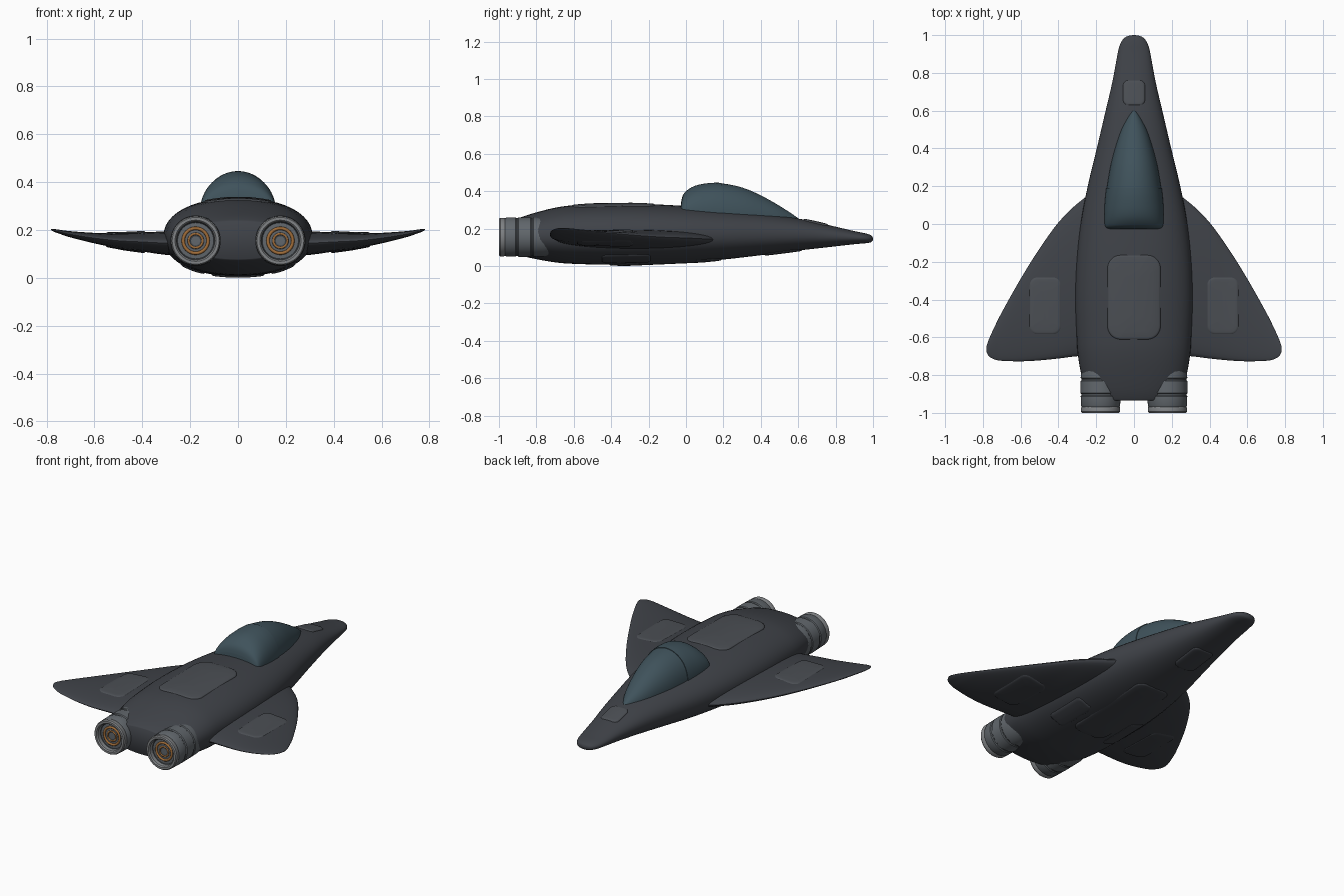
import bpy, bmesh
from math import sin, cos, pi, radians, copysign
from mathutils import Vector
from mathutils.bvhtree import BVHTree

if "Cube" in bpy.data.objects:
    bpy.data.objects.remove(bpy.data.objects["Cube"])


def material(name, r, g, b):
    m = bpy.data.materials.new(name)
    m.diffuse_color = (r, g, b, 1)
    m.use_nodes = True
    m.node_tree.nodes["Principled BSDF"].inputs["Base Color"].default_value = m.diffuse_color
    return m


HULL = material("hull_dark", 0.05, 0.055, 0.065)
PANEL = material("panel_grey", 0.07, 0.077, 0.088)
METAL = material("nozzle_metal", 0.12, 0.135, 0.15)
LIP = material("lip_metal", 0.22, 0.23, 0.24)
GLASS = material("canopy_glass", 0.05, 0.085, 0.105)
DARK = material("nozzle_inside", 0.06, 0.07, 0.08)
GLOW = material("engine_orange", 0.35, 0.15, 0.04)


def loft(name, rings, mat, angle=40):
    """Skin a list of equal closed rings, and cap both ends."""
    bm = bmesh.new()
    rows = [[bm.verts.new(p) for p in ring] for ring in rings]
    n = len(rows[0])
    for a, b in zip(rows, rows[1:]):
        for i in range(n):
            j = (i + 1) % n
            bm.faces.new((a[i], a[j], b[j], b[i]))
    bm.faces.new(rows[0])
    bm.faces.new(rows[-1])
    bmesh.ops.remove_doubles(bm, verts=bm.verts, dist=1e-5)
    bmesh.ops.recalc_face_normals(bm, faces=bm.faces)
    me = bpy.data.meshes.new(name)
    bm.to_mesh(me)
    bm.free()
    me.materials.append(mat)
    ob = bpy.data.objects.new(name, me)
    bpy.context.collection.objects.link(ob)
    bpy.ops.object.select_all(action='DESELECT')
    ob.select_set(True)
    bpy.context.view_layer.objects.active = ob
    bpy.ops.object.shade_smooth_by_angle(angle=radians(angle))
    return ob


def smooth(stations, steps=4):
    """Catmull-Rom interpolation through station tuples."""
    s = [Vector(t) for t in stations]
    out = []
    for i in range(len(s) - 1):
        p0, p1, p2, p3 = s[max(i - 1, 0)], s[i], s[i + 1], s[min(i + 2, len(s) - 1)]
        for k in range(steps):
            t = k / steps
            out.append(0.5 * (2 * p1 + (p2 - p0) * t + (2 * p0 - 5 * p1 + 4 * p2 - p3) * t ** 2
                              + (3 * p1 - p0 - 3 * p2 + p3) * t ** 3))
    return out + [s[-1]]


def oval(a, b, n=48, e=2.0):
    """Superellipse outline."""
    pts = []
    for i in range(n):
        c, s = cos(2 * pi * i / n), sin(2 * pi * i / n)
        pts.append((a * copysign(abs(c) ** (2 / e), c), b * copysign(abs(s) ** (2 / e), s)))
    return pts


# Fuselage: y, half width, top, bottom
body = [(1.0, .006, .149, .141), (.994, .035, .161, .131), (.98, .056, .169, .125),
        (.95, .074, .177, .121), (.9, .087, .187, .117), (.75, .115, .222, .1),
        (.6, .15, .254, .083), (.4, .197, .283, .058), (.2, .245, .304, .035),
        (0, .283, .321, .018), (-.2, .305, .331, .009), (-.4, .312, .333, .007),
        (-.6, .304, .325, .012), (-.7, .296, .312, .02), (-.8, .278, .287, .037),
        (-.88, .25, .262, .055), (-.925, .225, .243, .07), (-.935, .21, .235, .078)]
rings = []
for y, w, top, bot in smooth(body):
    zc, h = (top + bot) / 2, (top - bot) / 2
    rings.append([(x, y, zc + z) for x, z in oval(w, h, e=2.2)])
fuselage = loft("fuselage", rings, HULL)

# Wings: x, leading edge, trailing edge, centre height, thickness
span = [(.15, .22, -.69, .14, .11), (.3, .108, -.70, .145, .098), (.4, .008, -.712, .15, .08),
        (.5, -.13, -.722, .155, .062), (.6, -.29, -.727, .166, .044), (.7, -.468, -.724, .182, .026),
        (.74, -.548, -.716, .191, .018), (.768, -.61, -.70, .198, .012), (.782, -.65, -.675, .202, .004)]
wings = {}
for side, label in ((1, "right"), (-1, "left")):
    rings = []
    for x, le, te, zc, t in smooth(span):
        rings.append([(side * x, (le + te) / 2 + u, zc + v)
                      for u, v in oval((le - te) / 2, t / 2, 40)])
    wings[side] = loft(label + "_wing", rings, HULL)

# Canopy: y, half width, top, base, split in windshield and rear hood
glass = [(.605, .004, .25, .235), (.58, .026, .27, .235), (.5, .068, .322, .24),
         (.4, .101, .378, .25), (.3, .126, .42, .26), (.19, .144, .442, .27),
         (.1, .153, .438, .275), (.04, .155, .423, .28), (.0, .153, .397, .285),
         (-.018, .148, .372, .285), (-.026, .135, .34, .285)]


def canopy(name, stations, grow):
    rings = []
    for y, w, top, base in stations:
        h = top - base + grow
        arch = [((w + grow) * cos(pi * i / 32), y, base + h * sin(pi * i / 32) ** .9) for i in range(33)]
        rings.append(arch)
    loft(name, rings, GLASS)


curve = smooth(glass)
canopy("canopy_windshield", curve[:21], 0)
canopy("canopy_hood", curve[20:], .003)


# Raised hatches that follow the host surface
def hatch(name, host, cx, cy, w, l, up, mat=PANEL):
    me = host.data
    tree = BVHTree.FromPolygons([v.co for v in me.vertices], [p.vertices for p in me.polygons])
    rings = []
    for inset, lift in ((0, -.012), (0, .002), (.004, .005), (.01, .006), (.3 * w, .006),
                        (.6 * w, .006), (.9 * w, .006)):
        a, b = max(w - inset, .003), max(l - inset, .003)
        ring = []
        r = min(a, b) * .5
        for i in range(40):
            q, k = divmod(i, 10)
            t = pi / 2 * (q + k / 9)
            sx, sy = ((1, 1), (-1, 1), (-1, -1), (1, -1))[q]
            x, y = cx + sx * (a - r) + r * cos(t), cy + sy * (b - r) + r * sin(t)
            hit = tree.ray_cast(Vector((x, y, up)), Vector((0, 0, -up)))[0]
            ring.append((x, y, hit.z + up * lift))
        rings.append(ring)
    loft(name, rings[1:] if host is not fuselage else rings, mat, 60)


hatch("back_hatch", fuselage, 0, -.388, .14, .223, 1)
hatch("nose_hatch", fuselage, 0, .695, .058, .066, 1)
hatch("belly_hatch", fuselage, 0, -.11, .11, .3, -1, HULL)
hatch("front_belly_hatch", fuselage, 0, .52, .07, .1, -1, HULL)
for side, label in ((1, "right"), (-1, "left")):
    hatch(label + "_belly_hatch", fuselage, side * .19, -.32, .05, .13, -1, HULL)
    hatch(label + "_wing_hatch", wings[side], side * .47, -.433, .082, .15, 1)
    hatch(label + "_underwing_hatch", wings[side], side * .47, -.433, .082, .15, -1, HULL)


# Engines: profiles of (radius, y) turned around the thrust axis
def turned(name, cx, profile, mat):
    loft(name, [[(cx + x, y, .155 + z) for x, z in oval(r, r)] for r, y in profile], mat, 35)


def hoop(name, cx, y, radius, thick):
    prof = [(radius + thick * cos(2 * pi * i / 12), y + thick * sin(2 * pi * i / 12)) for i in range(13)]
    turned(name, cx, prof[:], GLOW)


nozzle = [(.09, -.7), (.104, -.76), (.105, -.815), (.101, -.82), (.101, -.826), (.105, -.831),
          (.106, -.895), (.101, -.9), (.101, -.907), (.105, -.912), (.104, -.96), (.1, -.968), (.09, -.97)]
lip = [(.09, -.965), (.1, -.967), (.103, -.973), (.103, -.993), (.098, -1), (.086, -1), (.08, -.993), (.077, -.962)]
core = [(.08, -.955), (.078, -.972), (.07, -.966), (.062, -.968), (.04, -.968), (.034, -.972), (.022, -.972), (.012, -.966), (.002, -.966)]
for side, label in ((1, "right"), (-1, "left")):
    cx = side * .177
    turned(label + "_nozzle", cx, nozzle, METAL)
    turned(label + "_nozzle_lip", cx, lip, LIP)
    turned(label + "_nozzle_core", cx, core, DARK)
    for part, radius, thick in (("outer", .052, .007), ("inner", .029, .005)):
        bpy.ops.mesh.primitive_torus_add(major_radius=radius, minor_radius=thick, major_segments=40,
                                         minor_segments=10, location=(cx, -.971, .155),
                                         rotation=(pi / 2, 0, 0))
        ring = bpy.context.object
        ring.name = f"{label}_{part}_glow_ring"
        ring.data.materials.append(GLOW)
        bpy.ops.object.shade_smooth()
